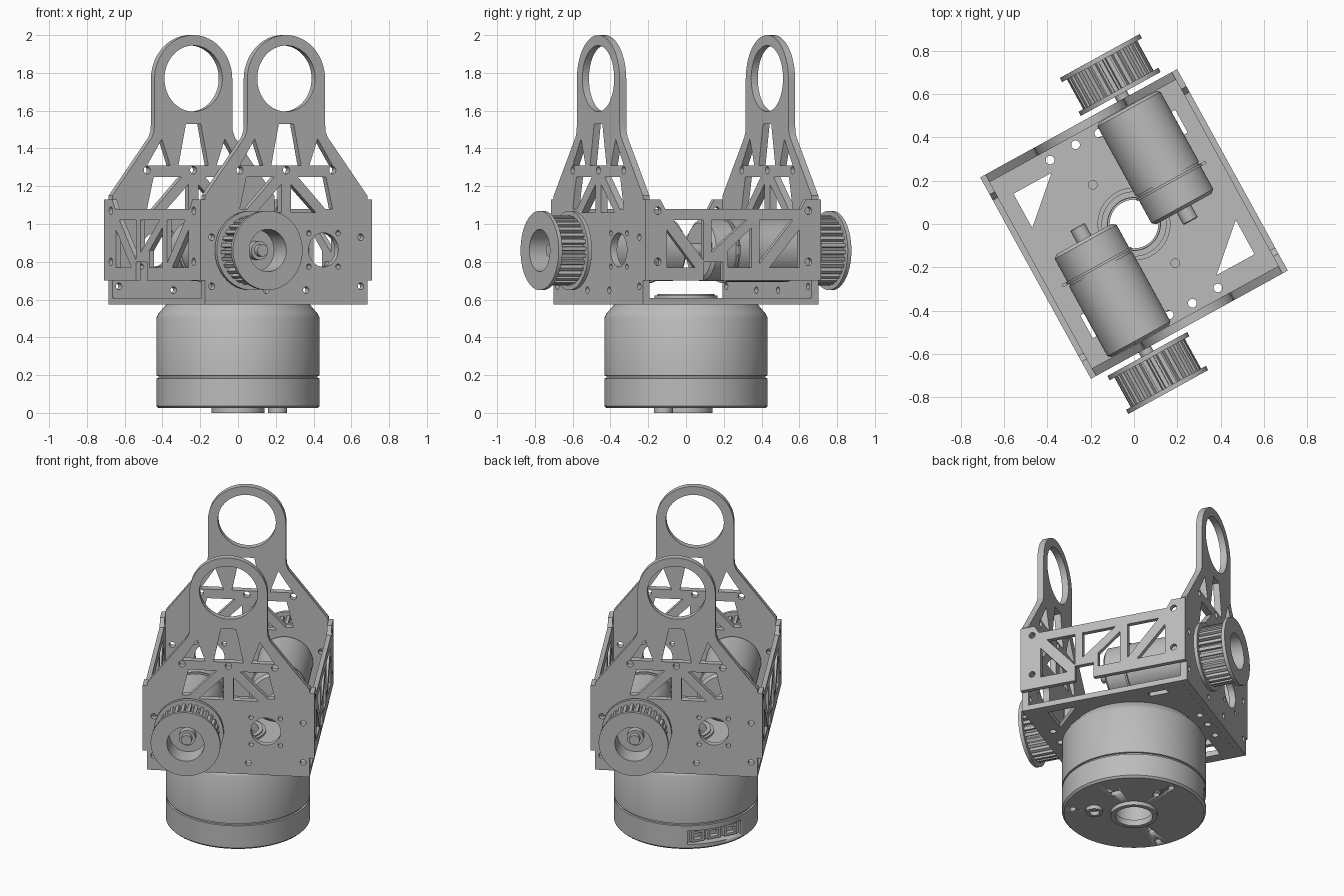
import bpy, bmesh
from math import sin, cos, pi, radians
from mathutils import Matrix

cube = bpy.data.objects.get("Cube")
if cube:
    bpy.data.objects.remove(cube)

grey = bpy.data.materials.new("machined grey")
grey.use_nodes = True
grey.diffuse_color = (0.5, 0.5, 0.5, 1)
grey.node_tree.nodes["Principled BSDF"].inputs["Base Color"].default_value = (0.5, 0.5, 0.5, 1)

TURN = radians(28.8)


def rot(angle, axis):
    return Matrix.Rotation(angle, 4, axis)


def move(x, y, z):
    return Matrix.Translation((x, y, z))


UPRIGHT = rot(pi / 2, 'X')


def finish(name, mesh, matrix):
    mesh.materials.clear()
    mesh.materials.append(grey)
    obj = bpy.data.objects.new(name, mesh)
    bpy.context.collection.objects.link(obj)
    obj.matrix_world = matrix
    bpy.ops.object.select_all(action='DESELECT')
    obj.select_set(True)
    bpy.context.view_layer.objects.active = obj
    bpy.ops.object.shade_smooth_by_angle(angle=radians(30))
    return obj


def clean(mesh):
    bm = bmesh.new()
    bm.from_mesh(mesh)
    bmesh.ops.remove_doubles(bm, verts=bm.verts, dist=0.0001)
    bmesh.ops.recalc_face_normals(bm, faces=bm.faces)
    bm.to_mesh(mesh)
    bm.free()


# Flat sheet: first loop is the outline, the others are cut-outs
def sheet(name, loops, thickness, matrix):
    curve = bpy.data.curves.new(name, 'CURVE')
    curve.dimensions = '2D'
    curve.fill_mode = 'BOTH'
    curve.extrude = thickness / 2
    for loop in loops:
        spline = curve.splines.new('POLY')
        spline.points.add(len(loop) - 1)
        for point, (x, y) in zip(spline.points, loop):
            point.co = (x, y, 0, 1)
        spline.use_cyclic_u = True
    temp = bpy.data.objects.new("temp", curve)
    bpy.context.collection.objects.link(temp)
    bpy.context.view_layer.update()
    graph = bpy.context.evaluated_depsgraph_get()
    mesh = bpy.data.meshes.new_from_object(temp.evaluated_get(graph))
    bpy.data.objects.remove(temp)
    clean(mesh)
    return finish(name, mesh, matrix)


# Turned part: (radius, height) profile around local z
def lathe(name, profile, matrix, closed=False, segments=64):
    bm = bmesh.new()
    verts = [bm.verts.new((r, 0, z)) for r, z in profile]
    edges = [bm.edges.new(pair) for pair in zip(verts, verts[1:])]
    if closed:
        edges.append(bm.edges.new((verts[-1], verts[0])))
    bmesh.ops.spin(bm, geom=verts + edges, axis=(0, 0, 1), cent=(0, 0, 0),
                   angle=2 * pi, steps=segments, use_merge=True)
    mesh = bpy.data.meshes.new(name)
    bm.to_mesh(mesh)
    bm.free()
    clean(mesh)
    return finish(name, mesh, matrix)


def box(name, size, matrix):
    bm = bmesh.new()
    bmesh.ops.create_cube(bm, size=1, matrix=Matrix.Diagonal((*size, 1)))
    mesh = bpy.data.meshes.new(name)
    bm.to_mesh(mesh)
    bm.free()
    return finish(name, mesh, matrix)


def circle(x, y, r, n=24):
    return [(x + r * cos(2 * pi * i / n), y + r * sin(2 * pi * i / n)) for i in range(n)]


def rect(x, y, w, h):
    return [(x - w / 2, y - h / 2), (x + w / 2, y - h / 2), (x + w / 2, y + h / 2), (x - w / 2, y + h / 2)]


def flip(loop):
    return [(-x, y) for x, y in loop]


def both(loops):
    return loops + [flip(loop) for loop in loops]


# Tower plate outline with its truss windows and screw holes
arc = [(0.235 * cos(pi * i / 40), 1.765 + 0.235 * sin(pi * i / 40)) for i in range(41)]
flank = [(0.49, 0.575), (0.49, 1.15), (0.25, 1.46), (0.238, 1.49), (0.235, 1.53)]
tower = [flank + arc + flip(flank)[::-1],
         circle(0, 1.77, 0.175, 64),
         [(-0.09, 1.31), (0.09, 1.31), (0.045, 1.53), (-0.045, 1.53)],
         circle(0.225, 0.863, 0.09, 40), circle(-0.235, 0.86, 0.06),
         circle(0, 1.285, 0.02)]
tower += both([[(0.14, 1.31), (0.28, 1.31), (0.19, 1.45), (0.14, 1.45)][:3],
               [(0.03, 1.06), (0.18, 1.06), (0.03, 1.21)],
               [(0.07, 1.25), (0.24, 1.25), (0.28, 1.08), (0.235, 1.08)],
               circle(0.28, 1.285, 0.02), circle(0.12, 0.65, 0.018),
               circle(0.45, 0.93, 0.018), circle(0.45, 0.67, 0.018)])
tower += [circle(0.225 + 0.125 * cos(a), 0.863 + 0.125 * sin(a), 0.014)
          for a in (pi / 4 + i * pi / 2 for i in range(4))]

# Side panel with raised ears, lower notch and braced windows
panel = [[(-0.53, 0.7), (-0.18, 0.7), (-0.18, 0.8), (-0.06, 0.8), (-0.06, 0.7), (0.53, 0.7),
          (0.53, 1.13), (0.44, 1.13), (0.41, 1.08), (-0.41, 1.08), (-0.44, 1.13), (-0.53, 1.13)],
         [(-0.13, 1.02), (0.08, 1.02), (-0.13, 0.85)],
         [(0.11, 0.98), (0.11, 0.77), (-0.03, 0.77), (-0.03, 0.86)],
         [(-0.40, 0.97), (-0.40, 0.77), (-0.23, 0.77)],
         [(-0.36, 1.02), (-0.18, 1.02), (-0.18, 0.81)],
         [(0.40, 0.97), (0.40, 0.77), (0.22, 0.77)],
         [(0.36, 1.02), (0.16, 1.02), (0.16, 0.79)]]
panel += both([circle(0.455, 1.07, 0.02), circle(0.455, 0.80, 0.02)])

# Toothed belt wheel section
TEETH = 30
gear = []
for i in range(TEETH):
    for step, radius in ((0, 0.185), (0.5, 0.185), (0.6, 0.162), (0.9, 0.162)):
        a = 2 * pi * (i + step) / TEETH
        gear.append((radius * cos(a), radius * sin(a)))

for side, half in (("front", 0), ("back", pi)):
    frame = rot(TURN + half, 'Z')
    sheet(side + "_tower_plate", tower, 0.04, frame @ move(0, -0.51, 0) @ UPRIGHT)
    flank_name = "left" if side == "front" else "right"
    sheet(flank_name + "_side_panel", panel, 0.028,
          frame @ move(0.504, 0, 0) @ rot(pi / 2, 'Z') @ UPRIGHT)

    # Drive motor, lying along the plate's normal
    axle = frame @ move(-0.235, 0, 0.86) @ UPRIGHT
    lathe(side + "_drive_motor",
          [(0, -0.05), (0.145, -0.05), (0.163, -0.035), (0.163, 0.085), (0.172, 0.085),
           (0.172, 0.097), (0.16, 0.097), (0.16, 0.107), (0.166, 0.107), (0.166, 0.475),
           (0.15, 0.488), (0, 0.488)], axle)
    lathe(side + "_motor_end_knob", [(0, -0.115), (0.033, -0.115), (0.038, -0.11),
                                     (0.038, -0.045), (0, -0.045)], axle, segments=32)
    box(side + "_motor_tab", (0.03, 0.05, 0.014), axle @ move(-0.178, 0, 0.091))
    lathe(side + "_motor_shaft", [(0, 0.48), (0.032, 0.48), (0.032, 0.7), (0, 0.7)],
          axle, segments=24)

    # Belt wheel: toothed drum, two flanges, hub floor
    bore = circle(0, 0, 0.112, 48)
    rim = circle(0, 0, 0.21, 64)
    sheet(side + "_belt_wheel_teeth", [gear, bore], 0.17, axle @ move(0, 0, 0.655))
    sheet(side + "_outer_flange", [rim, bore], 0.022, axle @ move(0, 0, 0.744))
    sheet(side + "_inner_flange", [rim], 0.022, axle @ move(0, 0, 0.566))
    lathe(side + "_wheel_hub", [(0, 0.57), (0.113, 0.57), (0.113, 0.62), (0.05, 0.62),
                                (0.05, 0.665), (0, 0.665)], axle, segments=32)

# Floor plate of the carriage
frame = rot(TURN, 'Z')
triangle = [(-0.42, 0.39), (-0.22, 0.39), (-0.42, 0.21)]
slot = rect(-0.4, -0.31, 0.04, 0.12)
floor = [rect(0, 0, 0.98, 0.98), circle(0, 0, 0.14, 48)]
for loop in (triangle, slot, circle(-0.06, 0.45, 0.02), circle(-0.197, 0.445, 0.02),
             circle(-0.08, 0.25, 0.02), circle(0.06, 0.445, 0.02)):
    floor += [loop, [(-x, -y) for x, y in loop]]
sheet("floor_plate", floor, 0.035, frame @ move(0, 0, 0.592))
lathe("floor_collar", [(0.122, 0.57), (0.168, 0.57), (0.168, 0.622), (0.15, 0.622),
                       (0.15, 0.63), (0.122, 0.63)], Matrix(), closed=True)

# Base motor housing with centre bore and seam groove
base = lathe("base_motor_housing",
             [(0.12, 0.025), (0.42, 0.025), (0.432, 0.037), (0.432, 0.183), (0.422, 0.185),
              (0.422, 0.195), (0.432, 0.197), (0.432, 0.505), (0.422, 0.525), (0.38, 0.574),
              (0.12, 0.574)], Matrix(), closed=True, segments=96)
lathe("base_centre_boss", [(0.112, 0), (0.14, 0), (0.14, 0.04), (0.112, 0.04)],
      Matrix(), closed=True)
lathe("base_offset_boss", [(0.03, 0), (0.05, 0), (0.05, 0.04), (0.03, 0.04)],
      move(0.21, -0.12, 0), closed=True, segments=32)


def polar(degrees, radius, z):
    return rot(radians(degrees), 'Z') @ move(radius, 0, z)


# Hidden cutters: socket recess, screw holes and bottom slot
cutters = [box("socket_cutter", (0.13, 0.35, 0.09), polar(150, 0.435, 0.105)),
           box("slot_cutter", (0.04, 0.07, 0.06), polar(25, 0.26, 0.02))]
pin = [(0, -0.02), (0.02, -0.02), (0.02, 0.06), (0, 0.06)]
for degrees, radius in ((-33, 0.37), (87, 0.37), (207, 0.37), (82, 0.25), (205, 0.25)):
    cutters.append(lathe("screw_cutter", pin, polar(degrees, radius, 0), segments=16))
for cutter in cutters:
    cut = base.modifiers.new("cut", 'BOOLEAN')
    cut.object = cutter
    cut.solver = 'EXACT'
bpy.context.view_layer.update()
graph = bpy.context.evaluated_depsgraph_get()
carved = bpy.data.meshes.new_from_object(base.evaluated_get(graph))
base.modifiers.clear()
base.data = carved
for cutter in cutters:
    bpy.data.objects.remove(cutter)

# Cable sockets inside the recess
for i in (-1, 0, 1):
    sheet("cable_socket", [rect(0, 0, 0.085, 0.07), rect(0, 0, 0.055, 0.04)], 0.035,
          polar(150, 0.385, 0.105) @ move(0, i * 0.108, 0) @ rot(pi / 2, 'Z') @ UPRIGHT)
